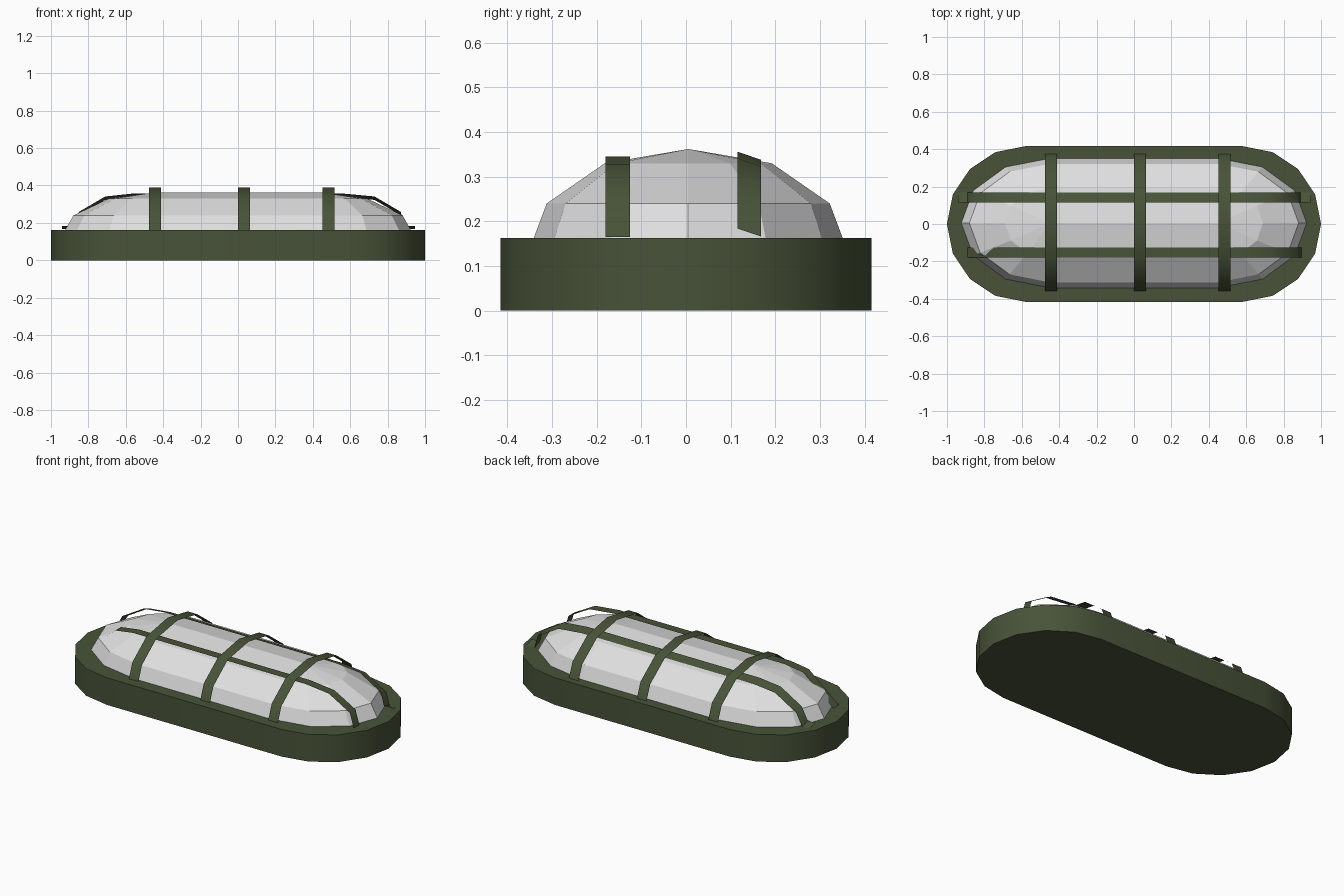
import bpy, bmesh, math

if "Cube" in bpy.data.objects:
    bpy.data.objects.remove(bpy.data.objects["Cube"])


def material(name, rgb):
    m = bpy.data.materials.new(name)
    m.diffuse_color = (*rgb, 1)
    m.use_nodes = True
    m.node_tree.nodes["Principled BSDF"].inputs["Base Color"].default_value = m.diffuse_color
    return m


GREEN = material("dark olive paint", (0.065, 0.086, 0.040))
GLASS = material("pale grey glass", (0.74, 0.74, 0.74))


def finish(name, bm, mat, smooth_angle=None):
    if smooth_angle is not None:
        for f in bm.faces:
            f.smooth = True
        for e in bm.edges:
            if len(e.link_faces) == 2 and e.calc_face_angle(0) > smooth_angle:
                e.smooth = False
    me = bpy.data.meshes.new(name)
    bm.to_mesh(me)
    bm.free()
    me.materials.append(mat)
    ob = bpy.data.objects.new(name, me)
    bpy.context.collection.objects.link(ob)
    return ob


def stadium(cx, rx, ry, seg, cy=0.0):
    """Counter-clockwise outline with two half-ellipse ends."""
    pts = []
    for side in (1, -1):
        for i in range(seg + 1):
            a = -math.pi / 2 + math.pi * i / seg
            pts.append((side * (cx + rx * math.cos(a)), cy + side * ry * math.sin(a)))
    return pts


def loft(bm, rings):
    """Join matching rings given as (outline, z)."""
    loops = [[bm.verts.new((x, y, z)) for x, y in pts] for pts, z in rings]
    n = len(loops[0])
    for lo, hi in zip(loops, loops[1:]):
        for i in range(n):
            j = (i + 1) % n
            bm.faces.new((lo[i], lo[j], hi[j], hi[i]))
    return loops


# Base housing
bm = bmesh.new()
outline = stadium(0.58, 0.42, 0.416, 8)
loops = loft(bm, [(outline, 0), (outline, 0.163)])
bm.faces.new(loops[1])
bm.faces.new(loops[0][::-1])
bm.normal_update()
finish("base_housing", bm, GREEN, math.radians(40))

# Faceted lens with a central ridge
bm = bmesh.new()
CX, CY = 0.45, 0.005
loft(bm, [(stadium(CX, rx, ry, 6, CY), z) for rx, ry, z in
          ((0.475, 0.347, 0.160), (0.43, 0.317, 0.24),
           (0.24, 0.187, 0.33), (0.0, 0.0, 0.362))])
bmesh.ops.remove_doubles(bm, verts=bm.verts, dist=0.0005)
bm.normal_update()
finish("lens", bm, GLASS)


def ribbon(name, left, right):
    """Thin strap between two matching edge paths."""
    bm = bmesh.new()
    a = [bm.verts.new(p) for p in left]
    b = [bm.verts.new(p) for p in right]
    for i in range(len(a) - 1):
        bm.faces.new((a[i], a[i + 1], b[i + 1], b[i]))
    bm.normal_update()
    if sum(f.normal.z for f in bm.faces) < 0:
        bmesh.ops.reverse_faces(bm, faces=bm.faces)
        bm.normal_update()
    finish(name, bm, GREEN, math.radians(60))


# Crosswise guard straps
cross = [(-0.358, 0.163), (-0.325, 0.25), (-0.19, 0.355), (0.01, 0.39),
         (0.20, 0.355), (0.34, 0.25), (0.375, 0.163)]
for i, x in enumerate((-0.443, 0.032, 0.484)):
    ribbon(f"cross_guard_{i + 1}",
           [(x - 0.032, y, z) for y, z in cross],
           [(x + 0.032, y, z) for y, z in cross])

# Lengthwise guard straps, the back one tilted and with flat feet
front = [(-0.89, 0.165), (-0.83, 0.215), (-0.69, 0.328), (-0.57, 0.345),
         (0.57, 0.345), (0.73, 0.328), (0.87, 0.25), (0.895, 0.165)]
ribbon("front_long_guard",
       [(x, -0.180, z) for x, z in front],
       [(x, -0.126, z) for x, z in front])

back = [(-0.94, 0.175), (-0.89, 0.175), (-0.85, 0.25), (-0.71, 0.332), (-0.57, 0.347),
        (0.57, 0.347), (0.73, 0.332), (0.87, 0.25), (0.89, 0.175), (0.945, 0.175)]
ribbon("back_long_guard",
       [(x, 0.115, z + 0.009) for x, z in back],
       [(x, 0.168, z - 0.009) for x, z in back])
